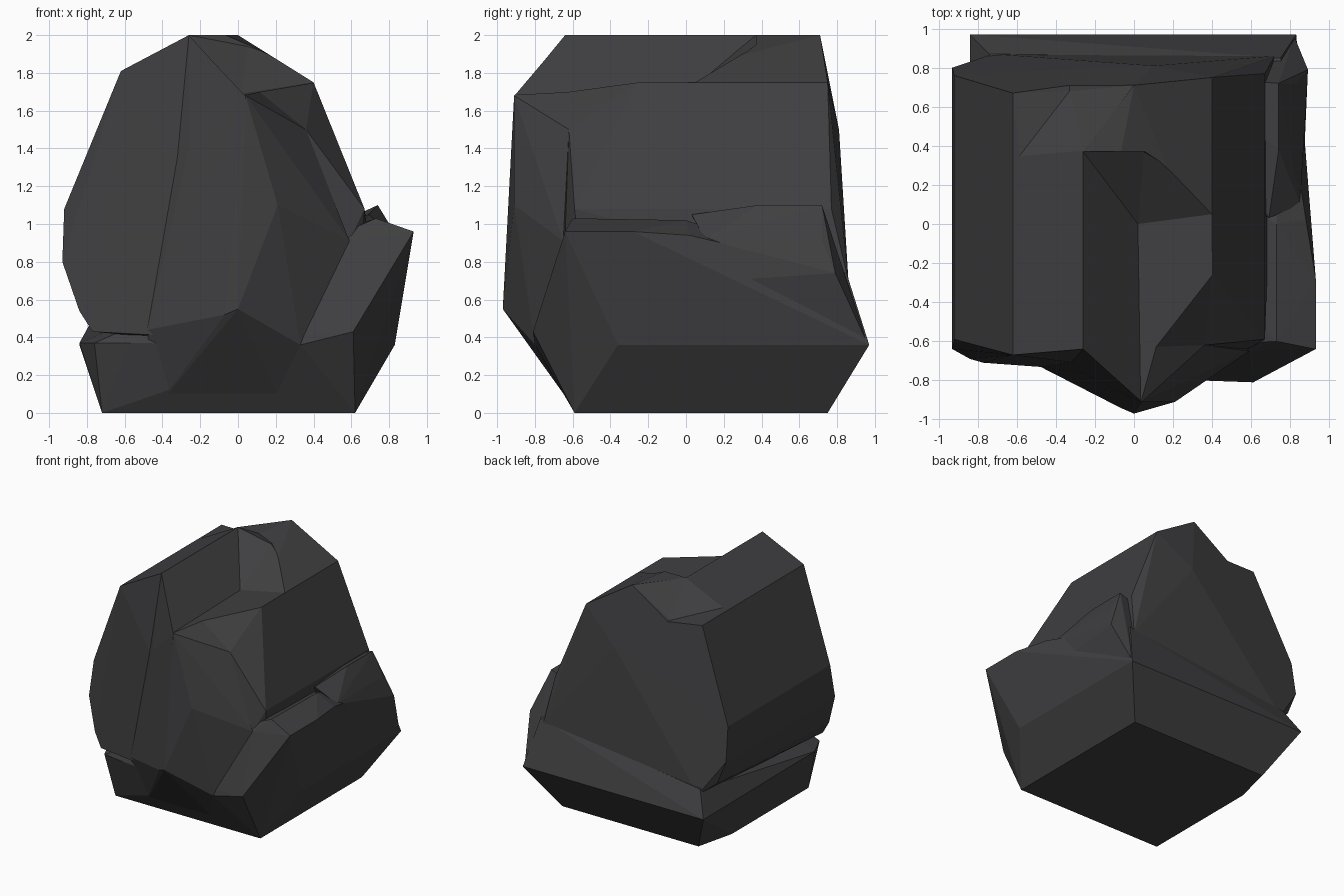
import bpy, bmesh

stone = bpy.data.materials.new("dark_stone")
stone.diffuse_color = (0.05, 0.05, 0.053, 1)


def hull(name, points):
    """Flat-faced convex chunk of rock around a few corner points."""
    bm = bmesh.new()
    for p in points:
        bm.verts.new(p)
    res = bmesh.ops.convex_hull(bm, input=bm.verts)
    junk = {g for g in res["geom_interior"] + res["geom_unused"]
            if isinstance(g, bmesh.types.BMVert)}
    bmesh.ops.delete(bm, geom=list(junk), context='VERTS')
    bmesh.ops.dissolve_limit(bm, angle_limit=0.02, verts=bm.verts, edges=bm.edges)
    bmesh.ops.recalc_face_normals(bm, faces=bm.faces)
    me = bpy.data.meshes.new(name)
    bm.to_mesh(me)
    bm.free()
    me.materials.append(stone)
    ob = bpy.data.objects.new(name, me)
    bpy.context.collection.objects.link(ob)
    return ob


# Main boulder: profile running front to back
boulder = hull("rock", [
    # crown
    (-0.26, -0.64, 2.0), (-0.26, 0.37, 2.0), (0.0, 0.71, 2.0), (0.05, 0.37, 1.94),
    # left side
    (-0.62, -0.67, 1.81), (-0.62, 0.67, 1.81), (-0.92, -0.59, 1.08),
    (-0.92, 0.76, 1.08), (-0.93, -0.64, 0.8), (-0.93, 0.80, 0.8),
    (-0.84, -0.69, 0.54), (-0.85, 0.80, 0.6), (-0.77, -0.71, 0.43),
    # right side
    (0.40, -0.26, 1.75), (0.40, 0.75, 1.75), (0.36, -0.62, 1.5),
    (0.67, -0.59, 1.08), (0.67, 0.77, 1.08), (0.62, -0.5, 0.3),
    # lower front
    (-0.57, -0.71, 0.65), (-0.48, -0.72, 0.44), (0.33, -0.79, 0.37),
    # back
    (0.1, 0.81, 1.5), (0.0, 0.84, 0.75), (-0.72, 0.87, 0.5), (0.72, 0.86, 0.70),
])

# Pointed ridge down the front
ridge = hull("ridge", [
    (-0.26, -0.64, 2.0), (0.04, -0.67, 1.68), (0.04, -0.91, 1.68),
    (0.36, -0.62, 1.5), (-0.26, -0.76, 1.4), (0.21, -0.91, 1.10),
    (0.0, -0.97, 0.55), (-0.07, -0.94, 0.52), (-0.48, -0.73, 0.44),
    (-0.44, -0.73, 0.62), (0.33, -0.80, 0.36), (0.59, -0.65, 0.91),
    (-0.45, -0.58, 0.005), (0.25, -0.58, 0.005), (0.0, -0.2, 0.8),
])

# Wide foot with a shelf on the right and a chamfered back left corner
foot = hull("foot", [
    (-0.72, -0.59, 0), (0.62, -0.59, 0), (0.62, 0.75, 0),
    (-0.64, 0.75, 0), (-0.72, 0.42, 0),
    (-0.84, 0.97, 0.36), (0.83, 0.97, 0.36), (0.83, -0.36, 0.36),
    (-0.84, -0.50, 0.37), (-0.76, -0.68, 0.37), (-0.57, -0.71, 0.37),
    (0.33, -0.80, 0.36), (0.61, -0.81, 0.43),
    (0.93, -0.64, 0.96), (0.93, -0.28, 0.96), (0.88, 0.02, 0.94),
    (0.59, -0.65, 0.91), (0.73, -0.60, 1.03), (0.73, 0.0, 1.02),
    (-0.74, 0.87, 0.55), (0.75, 0.85, 0.74),
])

# Small raised lump at the back of the shelf
lump = hull("lump", [
    (0.74, 0.38, 1.10), (0.74, 0.72, 1.10), (0.69, 0.03, 1.05),
    (0.85, 0.10, 0.92), (0.84, 0.32, 0.87), (0.83, 0.72, 0.91),
    (0.89, 0.79, 0.74), (0.87, 0.33, 0.71), (0.82, 0.96, 0.37),
    (0.3, 0.3, 0.5), (0.3, 0.75, 0.9),
])

# V-shaped notch in the front of the crown
notch = hull("notch_cutter", [
    (0.04, -1.3, 1.68), (0.02, 0.0, 1.69), (0.05, 0.37, 1.94),
    (-0.26, 0.37, 2.0), (-0.26, -1.3, 2.0), (0.55, -1.3, 1.775),
    (0.55, 0.07, 1.775), (-0.26, -1.3, 2.4), (0.55, -1.3, 2.4),
    (-0.26, 0.37, 2.4), (0.4, 0.37, 2.4),
])
# Dent in the back left of the crown
dent = hull("dent_cutter", [
    (-0.26, 0.375, 2.0), (0.0, 0.71, 2.0), (-0.62, 0.67, 1.81),
    (-0.60, 0.33, 1.83), (-0.33, 0.68, 1.78), (-0.33, 0.9, 1.78),
    (0.0, 0.9, 2.0), (-0.62, 0.9, 1.81), (-0.26, 0.375, 2.3),
    (0.0, 0.9, 2.3), (-0.62, 0.9, 2.3), (-0.60, 0.33, 2.3),
])
notch.hide_render = dent.hide_render = True

# Fuse the chunks into one rock, then cut the notch and dent
for other, op in ((ridge, 'UNION'), (foot, 'UNION'), (lump, 'UNION'),
                  (notch, 'DIFFERENCE'), (dent, 'DIFFERENCE')):
    mod = boulder.modifiers.new(other.name, 'BOOLEAN')
    mod.operation = op
    mod.solver = 'EXACT'
    mod.object = other
bpy.context.view_layer.update()
fused = bpy.data.meshes.new_from_object(
    boulder.evaluated_get(bpy.context.evaluated_depsgraph_get()))
boulder.modifiers.clear()
boulder.data = fused
for other in (ridge, foot, lump, notch, dent):
    bpy.data.objects.remove(other)
